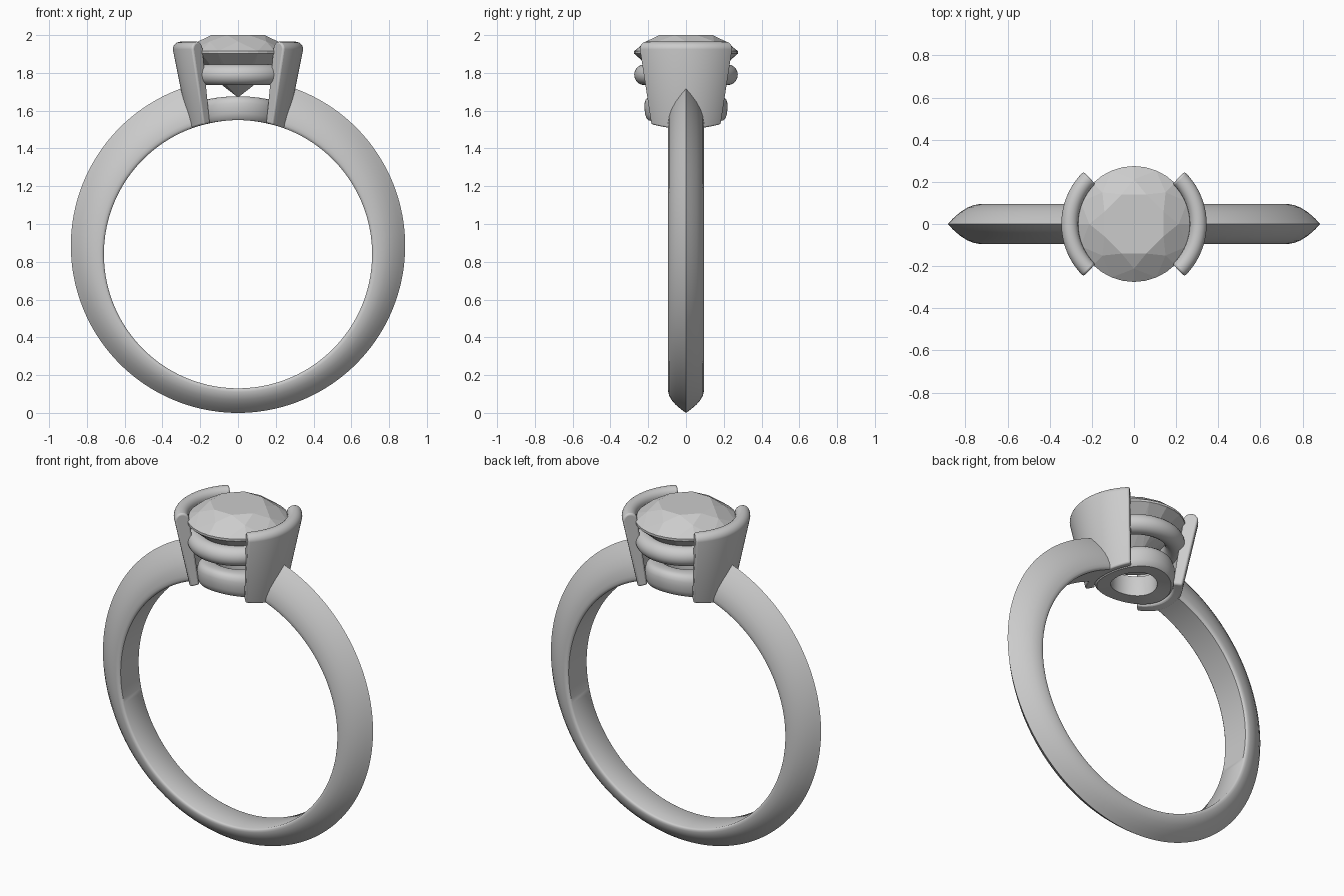
import bpy, bmesh
from math import sin, cos, pi, sqrt, asin, radians

if "Cube" in bpy.data.objects:
    bpy.data.objects.remove(bpy.data.objects["Cube"])

HOLE_R, HOLE_Z = 0.71, 0.84      # finger hole
OUT_R, OUT_Z = 0.885, 0.885      # outer edge of band


def hole_z(x, h=0.0):
    """Height of the top of the finger hole (raised by h) at x."""
    return HOLE_Z + sqrt((HOLE_R + h) ** 2 - x * x)


def finish(name, bm, smooth=35):
    bmesh.ops.recalc_face_normals(bm, faces=bm.faces[:])
    me = bpy.data.meshes.new(name)
    bm.to_mesh(me)
    bm.free()
    ob = bpy.data.objects.new(name, me)
    bpy.context.collection.objects.link(ob)
    if smooth:
        bpy.ops.object.select_all(action='DESELECT')
        bpy.context.view_layer.objects.active = ob
        ob.select_set(True)
        bpy.ops.object.shade_smooth_by_angle(angle=radians(smooth))
    return ob


def loft(name, rings, loop=False):
    """Skin a list of closed cross-sections; cap the ends unless looped."""
    bm = bmesh.new()
    vs = [[bm.verts.new(p) for p in r] for r in rings]
    n = len(vs[0])
    for i in range(len(vs) if loop else len(vs) - 1):
        a, b = vs[i], vs[(i + 1) % len(vs)]
        for j in range(n):
            k = (j + 1) % n
            bm.faces.new((a[j], a[k], b[k], b[j]))
    if not loop:
        bm.faces.new(vs[0])
        bm.faces.new(vs[-1])
    return finish(name, bm)


# Band: knife-edge section (t from inside to outside, half width)
half = [(0, .084), (.03, .091), (.07, .094), (.15, .094), (.3, .089), (.46, .078),
        (.66, .056), (.85, .027)]
section = half + [(1, 0)] + [(t, -w) for t, w in reversed(half)]
rings = []
STEPS = 144
for i in range(STEPS + 1):
    ring = []
    for t, w in section:
        r = HOLE_R + t * (OUT_R - HOLE_R)
        zc = HOLE_Z + t * (OUT_Z - HOLE_Z)
        a0 = asin(0.242 / r)          # band stops inside the head walls
        a = a0 + (2 * pi - 2 * a0) * i / STEPS
        ring.append((r * sin(a), w, zc + r * cos(a)))
    rings.append(ring)
loft("band", rings)

# Head walls: two curved conical walls with rounded rims
rim = [(0.305 + 0.04 * cos(a), 1.925 + 0.04 * sin(a))
       for a in (pi * k / 12 for k in range(13))]
rings = []
for i in range(33):
    a = radians(-46 + 92 * i / 32)
    prof = [(0.26, None)] + rim + [(0.21, None)]
    rings.append([(r * cos(a), r * sin(a), hole_z(r * cos(a)) if z is None else z)
                  for r, z in prof])
wall = loft("head_wall", rings)
bev = wall.modifiers.new("soft_edges", 'BEVEL')
bev.width, bev.segments = 0.01, 3
bev.limit_method, bev.angle_limit = 'ANGLE', radians(50)
mir = wall.modifiers.new("mirror", 'MIRROR')
mir.use_axis = (True, False, False)

# Gallery ring: round wire under the stone
rings = []
for i in range(72):
    a = 2 * pi * i / 72
    rings.append([((0.219 + 0.055 * cos(b)) * cos(a), (0.219 + 0.055 * cos(b)) * sin(a),
                   1.79 + 0.055 * sin(b)) for b in (2 * pi * k / 20 for k in range(20))])
loft("gallery_ring", rings, True)

# Base ring: thick collar bent to follow the finger hole
collar = [(.125, 0), (.20, 0), (.21, .012), (.217, .035), (.22, .065), (.219, .09),
          (.213, .11), (.20, .122), (.185, .126), (.14, .126), (.128, .12), (.125, .11)]
rings = []
for i in range(72):
    a = 2 * pi * i / 72
    rings.append([(r * cos(a), r * sin(a), hole_z(r * cos(a), h)) for r, h in collar])
loft("base_ring", rings, True)

# Stone: brilliant cut with flat facets
bm = bmesh.new()


def circle(n, r, z, off=0.0):
    return [bm.verts.new((r * cos(2 * pi * (k + off) / n), r * sin(2 * pi * (k + off) / n), z))
            for k in range(n)]


table = circle(8, 0.152, 2.0, 0.5)
star = circle(8, 0.212, 1.966)
top = circle(32, 0.275, 1.915)
low = circle(32, 0.275, 1.902)
pav = circle(8, 0.07, 1.724)
culet = bm.verts.new((0, 0, 1.67))
bm.faces.new(table)
for k in range(32):
    n = (k + 1) % 32
    bm.faces.new((top[k], top[n], low[n], low[k]))
for k in range(8):
    n, g = (k + 1) % 8, 4 * k
    e = (g + 4) % 32
    bm.faces.new((table[k - 1], star[k], table[k]))                # star facet
    bm.faces.new((table[k], star[k], top[g + 2], star[n]))         # crown main
    bm.faces.new((star[k], top[g], top[g + 1], top[g + 2]))        # upper halves
    bm.faces.new((star[n], top[g + 2], top[g + 3], top[e]))
    bm.faces.new((culet, pav[k], low[g + 2], pav[n]))              # pavilion main
    bm.faces.new((pav[k], low[g], low[g + 1], low[g + 2]))         # lower halves
    bm.faces.new((pav[n], low[g + 2], low[g + 3], low[e]))
finish("stone", bm, 0)
